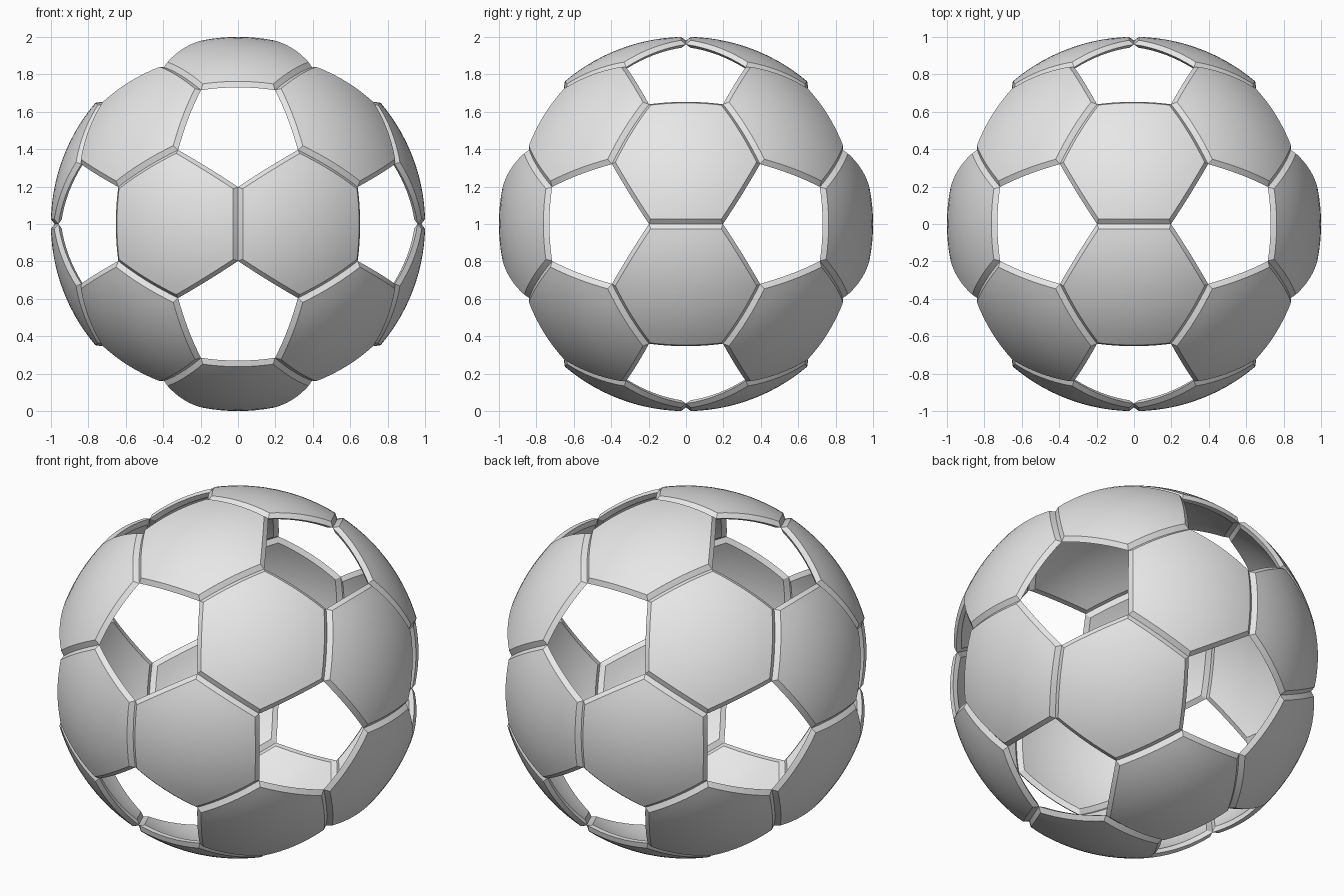
import bpy, bmesh, math
from itertools import combinations
from mathutils import Vector

cube = bpy.data.objects.get("Cube")
if cube:
    bpy.data.objects.remove(cube, do_unlink=True)

OUTER, SEAM, INNER = 1.0005, 0.98, 0.96   # shell radii
INSET = 0.923                             # bevel starts at this share of the hexagon
SIDE_STEPS, RINGS = 8, 7

grey = bpy.data.materials.new("light_grey")
grey.use_nodes = True
grey.diffuse_color = (0.8, 0.8, 0.8, 1)
grey.node_tree.nodes["Principled BSDF"].inputs["Base Color"].default_value = (0.8, 0.8, 0.8, 1)

# Icosahedron corners: each of its triangles carries one hexagonal panel
phi = (1 + math.sqrt(5)) / 2
corners = []
for s in (1, -1):
    for t in (phi, -phi):
        corners += [Vector((0, t, s)), Vector((t, s, 0)), Vector((s, 0, t))]


def is_triangle(tri):
    return all(abs((p - q).length - 2) < 0.01 for p, q in combinations(tri, 2))


def hexagon_outline(a, b, c):
    """Points around the hexagon left when a triangle's tips are cut off."""
    tips = []
    for p, q in ((a, b), (b, c), (c, a)):
        tips += [p.lerp(q, 1 / 3), p.lerp(q, 2 / 3)]
    return [tips[i].lerp(tips[(i + 1) % 6], k / SIDE_STEPS)
            for i in range(6) for k in range(SIDE_STEPS)]


def make_panel(name, tri):
    outline = hexagon_outline(*tri)
    centre = sum(tri, Vector()) / 3
    bm = bmesh.new()
    # Domed outer face, bevel out to the seam, bevel back to the inner face
    scales = [INSET * k / RINGS for k in range(1, RINGS + 1)]
    profile = [(s, OUTER) for s in scales] + [(1, SEAM)]
    profile += [(s, INNER) for s in reversed(scales)]
    rings = [[bm.verts.new(centre.lerp(p, s).normalized() * r) for p in outline]
             for s, r in profile]
    n = len(outline)
    for lower, upper in zip(rings, rings[1:]):
        for i in range(n):
            j = (i + 1) % n
            bm.faces.new((lower[i], lower[j], upper[j], upper[i]))
    for ring, radius in ((rings[0], OUTER), (rings[-1], INNER)):
        pole = bm.verts.new(centre.normalized() * radius)
        for i in range(n):
            bm.faces.new((pole, ring[i], ring[(i + 1) % n]))
    bmesh.ops.recalc_face_normals(bm, faces=bm.faces)
    mesh = bpy.data.meshes.new(name)
    bm.to_mesh(mesh)
    bm.free()
    mesh.materials.append(grey)
    obj = bpy.data.objects.new(name, mesh)
    obj.location.z = 1
    bpy.context.collection.objects.link(obj)
    return obj


# Twenty hexagonal panels; the twelve pentagons between them stay open
bpy.ops.object.select_all(action='DESELECT')
triangles = [tri for tri in combinations(corners, 3) if is_triangle(tri)]
for number, tri in enumerate(triangles, 1):
    panel = make_panel(f"hexagon_panel_{number}", tri)
    panel.select_set(True)
    bpy.context.view_layer.objects.active = panel
bpy.ops.object.shade_smooth_by_angle(angle=math.radians(20))
